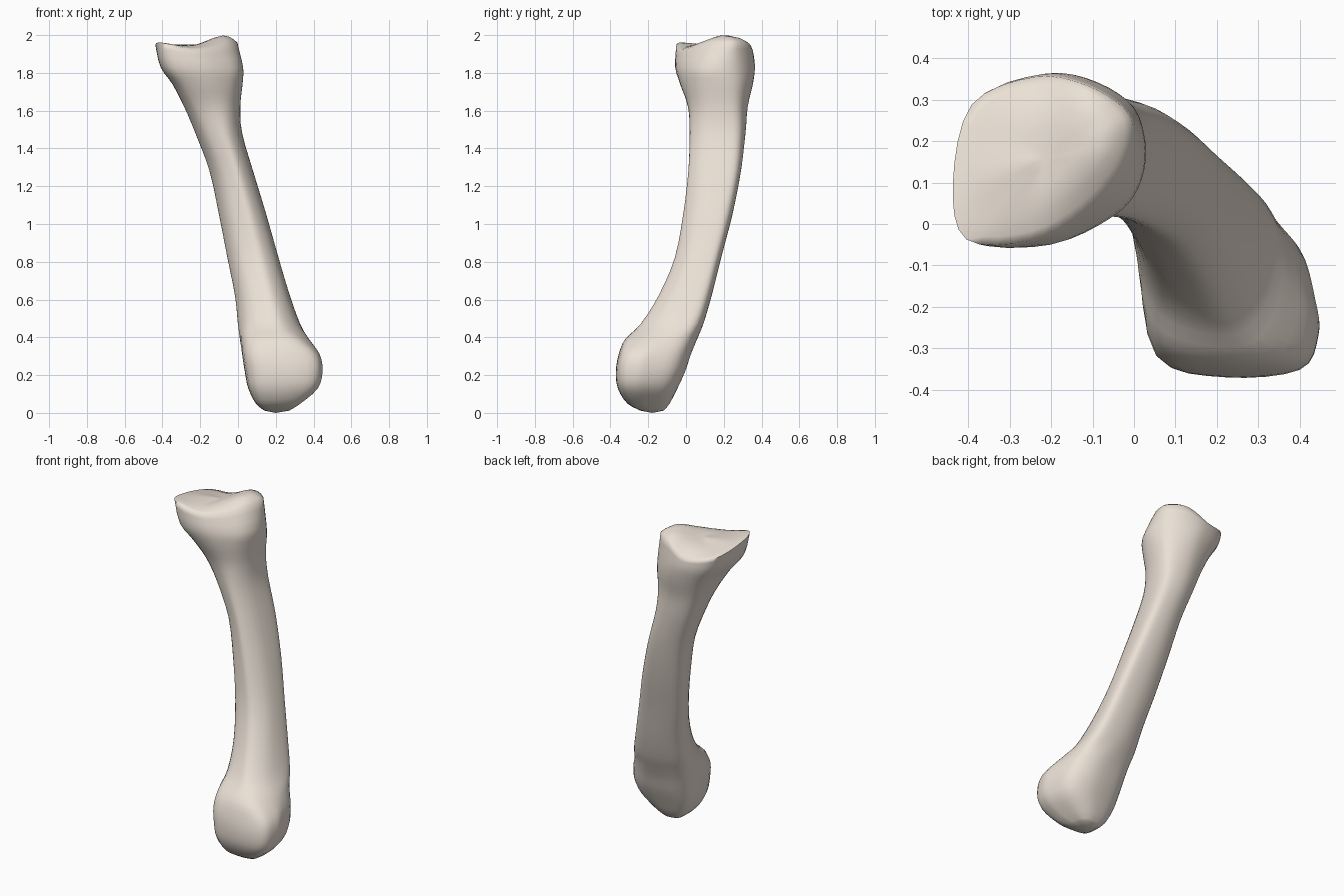
import bpy, bmesh
from mathutils import Vector

if "Cube" in bpy.data.objects:
    bpy.data.objects.remove(bpy.data.objects["Cube"])

# Cross-section outlines, counter-clockwise from the right, in a -1..1 box
HEAD = [(.97, 0), (.78, .68), (.3, 1), (-.3, 1), (-.8, .82),
        (-1, .35), (-.87, -.75), (-.1, -1), (.78, -.9), (1, -.45)]
SHAFT = [(1, .45), (.86, .86), (.3, 1), (-.3, .95), (-.85, .68),
         (-1, .15), (-.67, -.63), (-.1, -.97), (.4, -1), (.85, -.45)]
BASE = [(1, .1), (.87, .57), (.45, .9), (-.1, 1), (-.8, .68),
        (-1, -.3), (-.8, -.95), (-.05, -1), (.6, -.68), (.9, -.35)]
SHAPES = [HEAD, SHAFT, BASE]

# z, x min, x max, y min, y max, shape (0 head, 1 shaft, 2 base)
SECTIONS = [
    (.012, .14, .27, -.24, -.12, 0),
    (.05, .095, .33, -.31, -.09, 0),
    (.13, .055, .42, -.36, -.05, 0),
    (.22, .037, .445, -.37, -.01, 0),
    (.31, .023, .43, -.355, .02, 0),
    (.39, .01, .378, -.32, .055, .4),
    (.47, 0, .33, -.235, .09, .9),
    (.62, -.015, .275, -.14, .135, 1),
    (.82, -.055, .215, -.055, .185, 1),
    (1.05, -.1, .15, -.01, .245, 1),
    (1.28, -.15, .08, .018, .29, 1),
    (1.48, -.225, .022, .02, .315, 1.2),
    (1.62, -.285, .012, .008, .327, 1.5),
    (1.74, -.347, .024, -.03, .353, 1.8),
    (1.83, -.41, .027, -.05, .363, 2),
]

# Rim of the joint surface on top, then a ring inside it
RIM = [(-.005, .21, 1.96), (-.02, .275, 1.962), (-.115, .335, 1.955), (-.24, .355, 1.89),
       (-.392, .288, 1.91), (-.437, .1, 1.945), (-.405, -.037, 1.96), (-.25, -.04, 1.925),
       (-.12, .03, 1.935), (-.04, .12, 1.96)]
INNER = [(-.08, .2, 1.998), (-.09, .235, 1.995), (-.13, .265, 1.982), (-.22, .27, 1.94),
         (-.32, .22, 1.93), (-.35, .12, 1.948), (-.33, .04, 1.948), (-.24, .05, 1.945),
         (-.16, .1, 1.968), (-.1, .16, 1.992)]


def spline(p, closed, n):
    """Smooth curve through the points, n steps per span."""
    p = [Vector(v) for v in p]
    m = len(p)
    get = (lambda i: p[i % m]) if closed else (lambda i: p[max(0, min(m - 1, i))])
    out = []
    for i in range(m if closed else m - 1):
        a, b, c, d = (get(i + k) for k in (-1, 0, 1, 2))
        for s in range(n):
            t = s / n
            out.append(b + (c - a) * .5 * t + (a * 2 - b * 5 + c * 4 - d) * .5 * t * t
                       + (b * 3 - a - c * 3 + d) * .5 * t ** 3)
    if not closed:
        out.append(p[-1])
    return out


def section_ring(z, x0, x1, y0, y1, w):
    i = min(int(w), 1)
    f = w - i
    ring = []
    for a, b in zip(SHAPES[i], SHAPES[i + 1]):
        u = a[0] * (1 - f) + b[0] * f
        v = a[1] * (1 - f) + b[1] * f
        ring.append(((x0 + x1) / 2 + u * (x1 - x0) / 2, (y0 + y1) / 2 + v * (y1 - y0) / 2, z))
    return ring


# Smooth rings around; columns run along the shaft, then separately over the joint surface
rings = [spline(section_ring(*s), True, 4) for s in SECTIONS]
rim, inner = spline(RIM, True, 4), spline(INNER, True, 4)
centre = Vector((-.215, .16, 1.95))
columns = []
for j, col in enumerate(zip(*rings)):
    side = spline(list(col) + [rim[j]], False, 3)
    shoulder = side[-2].lerp(inner[j], .12)
    top = spline([shoulder, rim[j], inner[j], centre], False, 3)
    columns.append(side[:-1] + top[3:-1])
rows = [list(r) for r in zip(*columns)]

bm = bmesh.new()
grid = [[bm.verts.new(v) for v in row] for row in rows]
n = len(rim)
for a, b in zip(grid, grid[1:]):
    for j in range(n):
        bm.faces.new((a[j], a[(j + 1) % n], b[(j + 1) % n], b[j]))
for row, tip in ((grid[0], Vector((.2, -.18, 0))), (grid[-1], centre)):
    c = bm.verts.new(tip)
    for j in range(n):
        bm.faces.new((row[j], row[(j + 1) % n], c))
bmesh.ops.recalc_face_normals(bm, faces=bm.faces)

mesh = bpy.data.meshes.new("foot_bone")
bm.to_mesh(mesh)
bm.free()
bone = bpy.data.objects.new("foot_bone", mesh)
bpy.context.collection.objects.link(bone)
bpy.context.view_layer.objects.active = bone
bone.select_set(True)
bpy.ops.object.shade_smooth_by_angle(angle=1.5)

# Pale bone colour
mat = bpy.data.materials.new("bone")
mat.diffuse_color = (.83, .75, .67, 1)
mat.use_nodes = True
mat.node_tree.nodes["Principled BSDF"].inputs["Base Color"].default_value = mat.diffuse_color
mesh.materials.append(mat)
